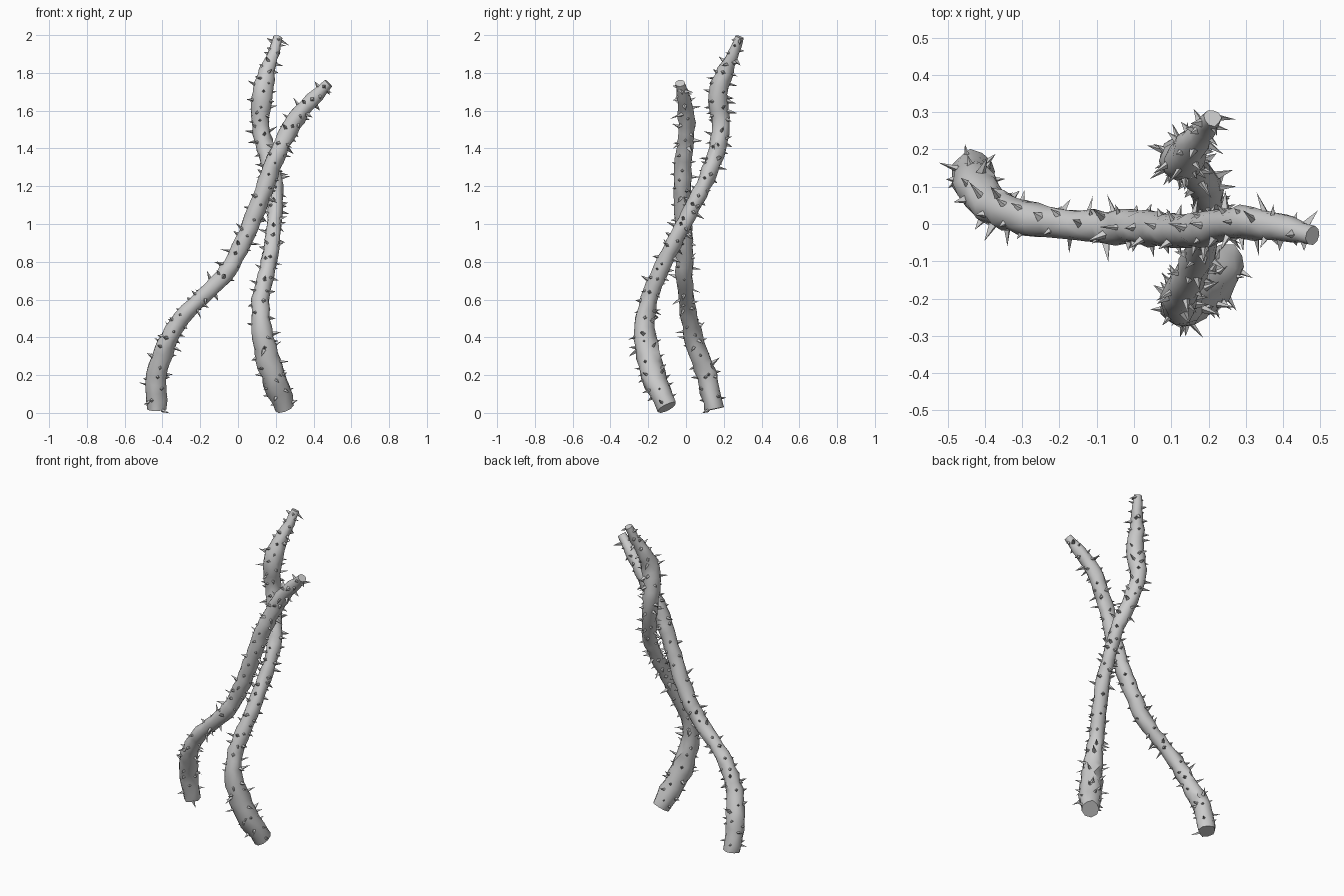
import bpy, bmesh, math, random
from mathutils import Vector

random.seed(7)
if "Cube" in bpy.data.objects:
    bpy.data.objects.remove(bpy.data.objects["Cube"])

bark = bpy.data.materials.new("grey bark")
bark.use_nodes = True
GREY = (0.6, 0.6, 0.6, 1)
bark.diffuse_color = GREY
bark.node_tree.nodes["Principled BSDF"].inputs["Base Color"].default_value = GREY

SIDES = 9


def resample(points, step):
    """Catmull-Rom curve through (x, y, z, radius) points."""
    pts = [Vector(p) for p in points]
    pts = [pts[0] * 2 - pts[1]] + pts + [pts[-1] * 2 - pts[-2]]
    out = []
    for a, b, c, d in zip(pts, pts[1:], pts[2:], pts[3:]):
        n = max(1, round((c - b).length / step))
        for i in range(n):
            t = i / n
            out.append(0.5 * (2 * b + (c - a) * t + (2 * a - 5 * b + 4 * c - d) * t * t
                              + (3 * b - a - 3 * c + d) * t ** 3))
    return out + [pts[-2]]


def frame(path, i):
    tangent = (path[min(i + 1, len(path) - 1)] - path[max(i - 1, 0)]).to_3d().normalized()
    u = tangent.cross(Vector((0, 1, 0))).normalized()
    return tangent, u, tangent.cross(u)


def finish(bm, name, angle):
    bmesh.ops.recalc_face_normals(bm, faces=bm.faces)
    mesh = bpy.data.meshes.new(name)
    bm.to_mesh(mesh)
    bm.free()
    mesh.materials.append(bark)
    obj = bpy.data.objects.new(name, mesh)
    bpy.context.collection.objects.link(obj)
    bpy.ops.object.select_all(action="DESELECT")
    obj.select_set(True)
    bpy.context.view_layer.objects.active = obj
    bpy.ops.object.shade_smooth_by_angle(angle=math.radians(angle))


def branch(name, points, thorn_count):
    path = resample(points, 0.045)

    # knobbly stem with blunt ends
    bm = bmesh.new()
    rings = []
    for i, p in enumerate(path):
        _, u, v = frame(path, i)
        ring = []
        for k in range(SIDES):
            a = math.tau * (k + 0.5 * (i % 2)) / SIDES
            r = p.w * random.uniform(0.88, 1.12)
            ring.append(bm.verts.new(p.to_3d() + (u * math.cos(a) + v * math.sin(a)) * r))
        rings.append(ring)
    for i, (low, high) in enumerate(zip(rings, rings[1:])):
        for k in range(SIDES):
            n = (k + 1) % SIDES
            if i % 2:
                bm.faces.new((low[k], low[n], high[n]))
                bm.faces.new((low[k], high[n], high[k]))
            else:
                bm.faces.new((low[k], low[n], high[k]))
                bm.faces.new((low[n], high[n], high[k]))
    bm.faces.new(rings[0])
    bm.faces.new(rings[-1])
    finish(bm, name, 45)

    # thorns scattered around the stem
    bm = bmesh.new()
    for j in range(thorn_count):
        i = min(len(path) - 2, int((j + random.random()) / thorn_count * (len(path) - 1)))
        p = path[i].lerp(path[i + 1], random.random())
        tangent, u, v = frame(path, i)
        a = j * 2.4 + random.uniform(-0.5, 0.5)
        out = u * math.cos(a) + v * math.sin(a)
        side = tangent.cross(out)
        root = p.to_3d() + out * p.w * 0.8
        length = p.w * 0.2 + random.choice((0.018, 0.025, 0.03, 0.045))
        lean = tangent * random.uniform(-0.4, 0.4) + side * random.uniform(-0.3, 0.3)
        tip = bm.verts.new(root + (out + lean) * length)
        size = random.uniform(0.009, 0.015)
        base = [bm.verts.new(root + (tangent * math.cos(b) + side * math.sin(b)) * size)
                for b in (0, math.tau / 4, math.tau / 2, math.tau * 3 / 4)]
        for k in range(4):
            bm.faces.new((base[k], base[(k + 1) % 4], tip))
        bm.faces.new(base[::-1])
    finish(bm, name + "_thorns", 30)


# x, y, z, radius along each stem
branch("leaning_branch", [
    (-0.43, 0.15, 0.02, 0.053), (-0.43, 0.11, 0.2, 0.055), (-0.38, 0.05, 0.36, 0.05),
    (-0.3, 0.02, 0.5, 0.046), (-0.19, 0, 0.61, 0.043), (-0.08, -0.01, 0.72, 0.045),
    (0.01, -0.01, 0.87, 0.046), (0.1, -0.02, 1.08, 0.046), (0.18, -0.015, 1.3, 0.046),
    (0.25, 0, 1.46, 0.045), (0.34, 0, 1.6, 0.044), (0.48, -0.03, 1.745, 0.026)], 115)

branch("upright_branch", [
    (0.25, -0.1, 0.03, 0.054), (0.2, -0.16, 0.16, 0.066), (0.155, -0.2, 0.3, 0.064),
    (0.125, -0.22, 0.45, 0.055), (0.12, -0.195, 0.6, 0.046), (0.155, -0.13, 0.76, 0.043),
    (0.18, -0.065, 0.9, 0.042), (0.195, 0.015, 1.05, 0.04), (0.195, 0.09, 1.2, 0.042),
    (0.155, 0.155, 1.36, 0.045), (0.12, 0.185, 1.52, 0.047), (0.13, 0.17, 1.69, 0.054),
    (0.155, 0.21, 1.81, 0.043), (0.19, 0.255, 1.91, 0.03), (0.21, 0.285, 1.99, 0.024)], 145)
